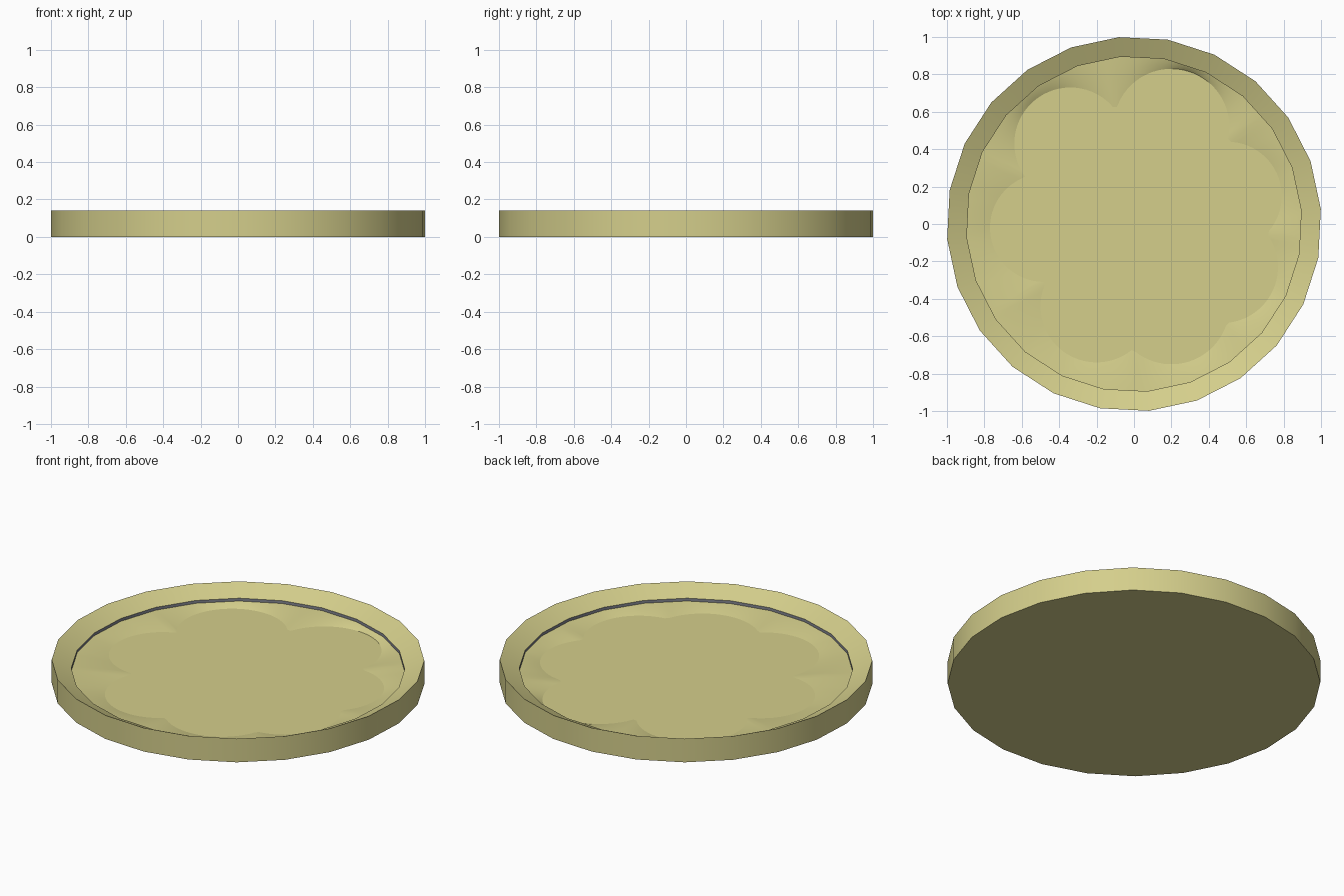
import bpy, bmesh
from math import sin, cos, sqrt, radians, pi

if "Cube" in bpy.data.objects:
    bpy.data.objects.remove(bpy.data.objects["Cube"])

SIDES = 24
SUB = 8
START = radians(4.6)


def material(name, rgb):
    m = bpy.data.materials.new(name)
    m.diffuse_color = (*rgb, 1)
    m.use_nodes = True
    m.node_tree.nodes["Principled BSDF"].inputs["Base Color"].default_value = m.diffuse_color
    return m


crust = material("crust_tan", (0.66, 0.62, 0.26))
grey = material("lip_grey", (0.22, 0.23, 0.27))


def ring(r, z):
    """Regular polygon loop."""
    return [(r * cos(START + 2 * pi * i / SIDES), r * sin(START + 2 * pi * i / SIDES), z)
            for i in range(SIDES)]


def subdivided(loop):
    """Extra points along the straight sides of a loop."""
    out = []
    for i, a in enumerate(loop):
        b = loop[(i + 1) % len(loop)]
        for k in range(SUB):
            t = k / SUB
            out.append(tuple(p + (q - p) * t for p, q in zip(a, b)))
    return out


def build(name, loops, mat, cap_first=False, cap_last=False):
    """Skin loops of equal length, with optional end caps."""
    bm = bmesh.new()
    rows = [[bm.verts.new(p) for p in loop] for loop in loops]
    n = len(rows[0])
    for a, b in zip(rows, rows[1:]):
        for i in range(n):
            j = (i + 1) % n
            bm.faces.new((a[i], a[j], b[j], b[i]))
    if cap_first:
        bm.faces.new(rows[0][::-1])
    if cap_last:
        bm.faces.new(rows[-1])
    me = bpy.data.meshes.new(name)
    bm.to_mesh(me)
    bm.free()
    me.materials.append(mat)
    ob = bpy.data.objects.new(name, me)
    bpy.context.collection.objects.link(ob)
    bpy.ops.object.select_all(action='DESELECT')
    ob.select_set(True)
    bpy.context.view_layer.objects.active = ob
    bpy.ops.object.shade_smooth_by_angle(angle=radians(30))
    return ob


# Outer body: flat base, upright wall and inward sloping rim
R, RI = 1.002, 0.897
build("dish_body", [ring(R, 0), ring(R, 0.14), ring(RI, 0.089)], crust, cap_first=True)

# Thin grey step inside the rim
build("inner_lip", [ring(RI, 0.089), ring(RI, 0.072)], grey)

# Lobes of the scalloped recess: centre x, centre y, radius
LOBES = [(-0.34, 0.43, 0.30), (0.20, 0.52, 0.31), (0.50, 0.15, 0.29),
         (0.47, -0.23, 0.30), (0.20, -0.44, 0.31), (-0.20, -0.44, 0.30),
         (-0.48, -0.02, 0.29)]


def scallop(angle):
    """Distance from the middle to the outline of the joined lobes."""
    best = 0.3
    for cx, cy, r in LOBES:
        along = cx * cos(angle) + cy * sin(angle)
        d = r * r - (cx * cx + cy * cy - along * along)
        if d > 0:
            best = max(best, along + sqrt(d))
    return best


N = SIDES * SUB
floor_z = 0.05
outline = []
for i in range(N):
    a = START + 2 * pi * i / N
    r = scallop(a)
    outline.append((r * cos(a), r * sin(a), floor_z))
outer = subdivided(ring(RI, 0.072))
middle = [((p[0] + q[0]) / 2, (p[1] + q[1]) / 2, 0.063) for p, q in zip(outer, outline)]

# Sloping bank from the lip to the scalloped flat floor
build("sloping_bank", [outer, middle, outline], crust)
build("scalloped_floor", [outline, [(x * 0.5, y * 0.5, z) for x, y, z in outline]],
      crust, cap_last=True)
